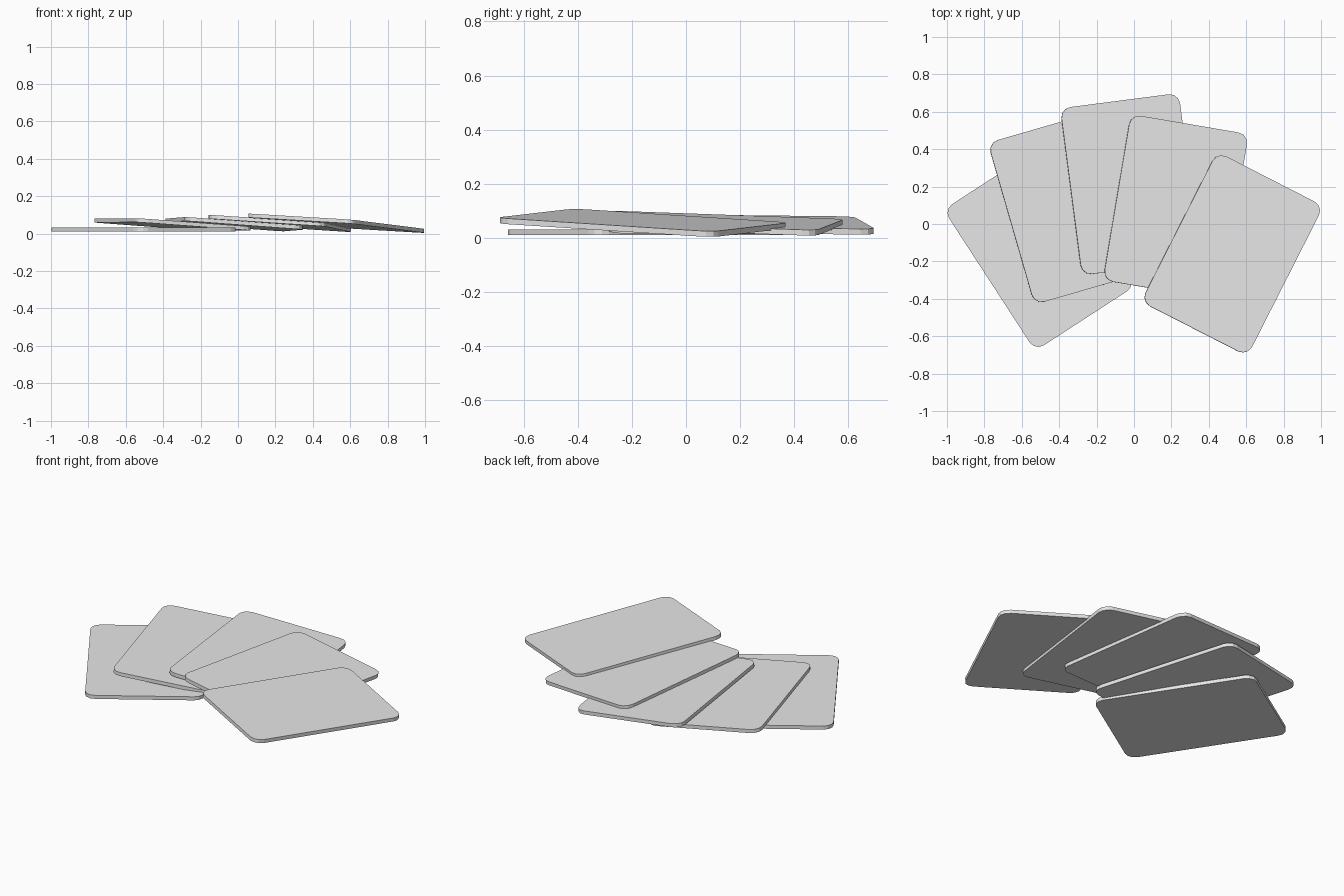
import bpy
import bmesh
import math
from mathutils import Matrix, Vector

cube = bpy.data.objects.get("Cube")
if cube:
    bpy.data.objects.remove(cube, do_unlink=True)

WIDTH, LENGTH, THICK, CORNER = 0.64, 0.90, 0.021, 0.055

# One plain material for every card
grey = bpy.data.materials.new("light_grey")
grey.use_nodes = True
grey.diffuse_color = (0.8, 0.8, 0.8, 1)
grey.node_tree.nodes["Principled BSDF"].inputs["Base Color"].default_value = (0.8, 0.8, 0.8, 1)


def make_card(name, x, y, top, heading, slope_x, slope_y):
    """Rounded card, turned about z and leaning along the given slopes."""
    bm = bmesh.new()
    bmesh.ops.create_cube(bm, size=1)
    bmesh.ops.scale(bm, vec=(WIDTH, LENGTH, THICK), verts=bm.verts)
    upright = [e for e in bm.edges
               if abs(e.verts[0].co.z - e.verts[1].co.z) > THICK / 2]
    bmesh.ops.bevel(bm, geom=upright, offset=CORNER, segments=3,
                    profile=0.5, affect='EDGES')
    mesh = bpy.data.meshes.new(name)
    bm.to_mesh(mesh)
    bm.free()
    mesh.materials.append(grey)
    obj = bpy.data.objects.new(name, mesh)
    bpy.context.collection.objects.link(obj)
    normal = Vector((-slope_x, -slope_y, 1))
    lean = Vector((0, 0, 1)).rotation_difference(normal).to_matrix().to_4x4()
    turn = Matrix.Rotation(math.radians(heading), 4, 'Z')
    obj.matrix_world = Matrix.Translation((x, y, top - THICK / 2)) @ lean @ turn


# Fan from the flat bottom card up to the top card
make_card("bottom_card", -0.505, -0.127, 0.032, 33, 0, 0)
make_card("second_card", -0.35, 0.09, 0.059, 16.1, -0.068, -0.021)
make_card("middle_card", -0.02, 0.213, 0.061, 7.4, -0.071, -0.02)
make_card("fourth_card", 0.223, 0.09, 0.065, -9.6, -0.07, -0.024)
make_card("top_card", 0.525, -0.16, 0.066, -27, -0.073, -0.027)
